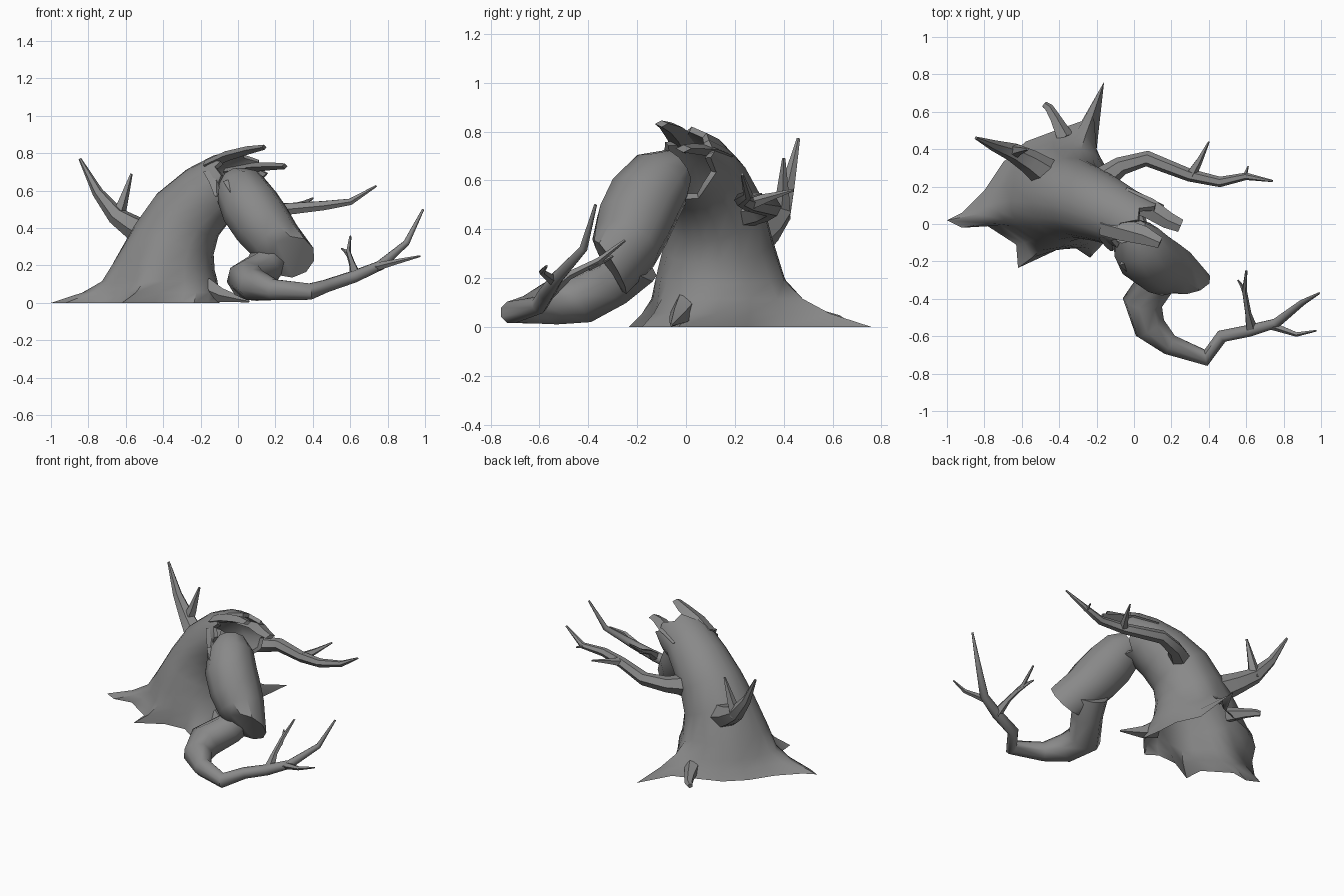
import bpy, bmesh, math
from mathutils import Vector

if "Cube" in bpy.data.objects:
    bpy.data.objects.remove(bpy.data.objects["Cube"])

Z = Vector((0, 0, 1))
bark = bpy.data.materials.new("bark_grey")
bark.diffuse_color = (.25, .25, .25, 1)
bark.use_nodes = True
bark.node_tree.nodes["Principled BSDF"].inputs["Base Color"].default_value = bark.diffuse_color


def make(name, rings, open_base=False, angle=40):
    """Skin a stack of equal-length rings and cap the ends."""
    bm = bmesh.new()
    vr = [[bm.verts.new(p) for p in ring] for ring in rings]
    n = len(vr[0])
    for a, b in zip(vr, vr[1:]):
        for i in range(n):
            j = (i + 1) % n
            bm.faces.new((a[i], a[j], b[j], b[i]))
    base = bm.faces.new(vr[0][::-1])
    bm.faces.new(vr[-1])
    bmesh.ops.recalc_face_normals(bm, faces=bm.faces[:])
    if open_base:
        bmesh.ops.delete(bm, geom=[base], context='FACES_ONLY')
    me = bpy.data.meshes.new(name)
    bm.to_mesh(me)
    bm.free()
    me.materials.append(bark)
    ob = bpy.data.objects.new(name, me)
    bpy.context.collection.objects.link(ob)
    bpy.ops.object.select_all(action='DESELECT')
    bpy.context.view_layer.objects.active = ob
    ob.select_set(True)
    bpy.ops.object.shade_smooth_by_angle(angle=math.radians(angle))
    return ob


def tube(name, path, sides=5, end_dir=None, flat=1.0, angle=40):
    """Tapered tube along (x, y, z, radius) points; flat squashes it vertically."""
    pts = [Vector(p[:3]) for p in path]
    rings, prev, u = [], None, None
    for k, p in enumerate(pts):
        a, b = pts[max(k - 1, 0)], pts[min(k + 1, len(pts) - 1)]
        d = (b - a).normalized()
        if end_dir and k == len(pts) - 1:
            d = Vector(end_dir).normalized()
        if u is None:
            u = d.cross(Z).normalized()
        else:
            u = (prev.rotation_difference(d) @ u).normalized()
        v = d.cross(u)
        r = path[k][3]
        rings.append([p + r * (math.cos(t) * u + flat * math.sin(t) * v)
                      for t in (2 * math.pi * i / sides for i in range(sides))])
        prev = d
    return make(name, rings, angle=angle)


# Standing trunk: root outline at the ground, blending into round leaning rings
outline = [(-1.0, .02), (-.92, -.02), (-.8, 0), (-.63, -.11), (-.62, -.235), (-.45, -.14),
           (-.31, -.13), (-.235, -.18), (-.16, -.1), (-.1, -.03), (-.12, .1), (-.13, .25),
           (-.2, .4), (-.16, .76), (-.28, .55), (-.42, .5), (-.58, .44), (-.7, .33),
           (-.8, .18), (-.92, .06)]
foot = Vector((-.38, .16, 0))
offs = [Vector((x, y, 0)) - foot for x, y in outline]
dirs = []
for i, o in enumerate(offs):
    even = math.pi + .22 + 2 * math.pi * i / len(offs)
    dirs.append((o.normalized() + Vector((math.cos(even), math.sin(even), 0))).normalized())
# centre, radius, root weight, axis
levels = [((-.38, .16, 0), .30, 1.0, (0, 0, 1)),
          ((-.38, .155, .055), .29, .5, (0, 0, 1)),
          ((-.385, .15, .115), .28, .2, (0, 0, 1)),
          ((-.385, .14, .2), .262, .05, (.1, 0, 1)),
          ((-.34, .13, .34), .225, 0, (.35, -.08, .9)),
          ((-.27, .12, .47), .20, 0, (.55, -.2, .8)),
          ((-.16, .08, .575), .18, 0, (.7, -.3, .6)),
          ((-.05, .03, .65), .16, 0, (.75, -.33, .45))]
rings = []
for c, r, w, d in levels:
    q = Z.rotation_difference(Vector(d).normalized())
    rings.append([Vector(c) + q @ (o * w + n * r * (1 - w)) for o, n in zip(offs, dirs)])
axis = Vector((.78, -.4, .2)).normalized()
mid = Vector((-.05, .03, .65))
back_up = Vector((.3, .75, .55))
# torn lip reaching furthest on the upper back, then the hollow inside
rim = rings[-1]
lip = [p + axis * ((0, .06, .02, .04)[i % 4] + max(0, (p - mid).dot(back_up)) * .85)
       for i, p in enumerate(rim)]
inner = [p + (mid - r) * .16 for p, r in zip(lip, rim)]
throat = [Vector((-.16, .08, .575)) + (p - mid) * .88 for p in rim]
floor = [Vector((-.26, .115, .47)) + (p - mid) * .8 for p in rim]
rings += [lip, inner, throat, floor]
make("standing_trunk", rings, open_base=True, angle=50)

# Splinters around the break
splinters = [
    [(-.17, .0, .735, .06), (-.06, -.03, .785, .06), (.05, -.06, .815, .05), (.14, -.1, .832, .03)],
    [(-.06, .14, .70, .06), (.08, .085, .725, .055), (.18, .02, .73, .045), (.25, -.01, .73, .035)],
    [(-.14, -.06, .70, .05), (-.12, -.11, .64, .035), (-.115, -.14, .57, .012)],
    [(-.04, -.19, .65, .05), (-.01, -.23, .59, .04), (.0, -.25, .53, .008)],
]
for p in splinters:
    tube("splinter", p, sides=4, flat=.45)

# Fallen upper trunk with a cut stump end
tube("fallen_trunk", [(-.02, -.04, .65, .09), (.015, -.10, .605, .14), (.065, -.17, .515, .16),
                      (.13, -.215, .42, .16), (.20, -.25, .33, .145), (.285, -.31, .245, .128)],
     sides=10, end_dir=(.15, -.85, -.5))

# Main limb curling forward from beneath the stump
tube("curled_limb", [(.18, -.20, .27, .11), (.135, -.29, .185, .10), (.045, -.42, .122, .108),
                     (.085, -.555, .095, .09), (.19, -.645, .07, .06), (.385, -.715, .06, .047),
                     (.47, -.60, .09, .036), (.62, -.57, .14, .034), (.76, -.53, .20, .027),
                     (.9, -.42, .32, .017), (.99, -.37, .50, .006)], sides=8, angle=48)

# Branches, twigs and loose roots
branches = {
    "limb_twig": [(.63, -.57, .14, .035), (.61, -.48, .21, .018), (.59, -.36, .27, .014), (.6, -.25, .355, .006)],
    "limb_twig_fork": [(.6, -.4, .24, .012), (.575, -.33, .275, .01), (.555, -.3, .29, .005)],
    "limb_outer_twig": [(.73, -.54, .19, .024), (.87, -.59, .225, .013), (.975, -.57, .25, .005)],
    "right_branch": [(-.22, .2, .47, .08), (-.07, .31, .475, .05), (.07, .35, .49, .042), (.3, .26, .505, .034),
                     (.46, .225, .52, .028), (.6, .255, .54, .02), (.74, .23, .625, .006)],
    "right_branch_twig": [(.3, .255, .505, .032), (.35, .34, .53, .018), (.4, .44, .56, .005)],
    "right_branch_spur": [(.59, .25, .535, .014), (.61, .31, .545, .004)],
    "left_branch": [(-.44, .25, .34, .09), (-.56, .335, .405, .066), (-.65, .385, .465, .05),
                    (-.75, .42, .59, .03), (-.845, .46, .77, .008)],
    "left_branch_twig": [(-.65, .385, .45, .045), (-.62, .395, .53, .03), (-.57, .4, .69, .007)],
    "back_root": [(-.37, .46, .05, .05), (-.42, .56, .035, .032), (-.455, .62, .025, .025), (-.48, .64, .02, .018)],
    "front_root": [(-.17, .0, .08, .06), (-.09, -.03, .042, .04), (.06, -.06, .008, .006)],
}
for name, p in branches.items():
    tube(name, p, sides=6 if p[0][3] > .07 else 5)
